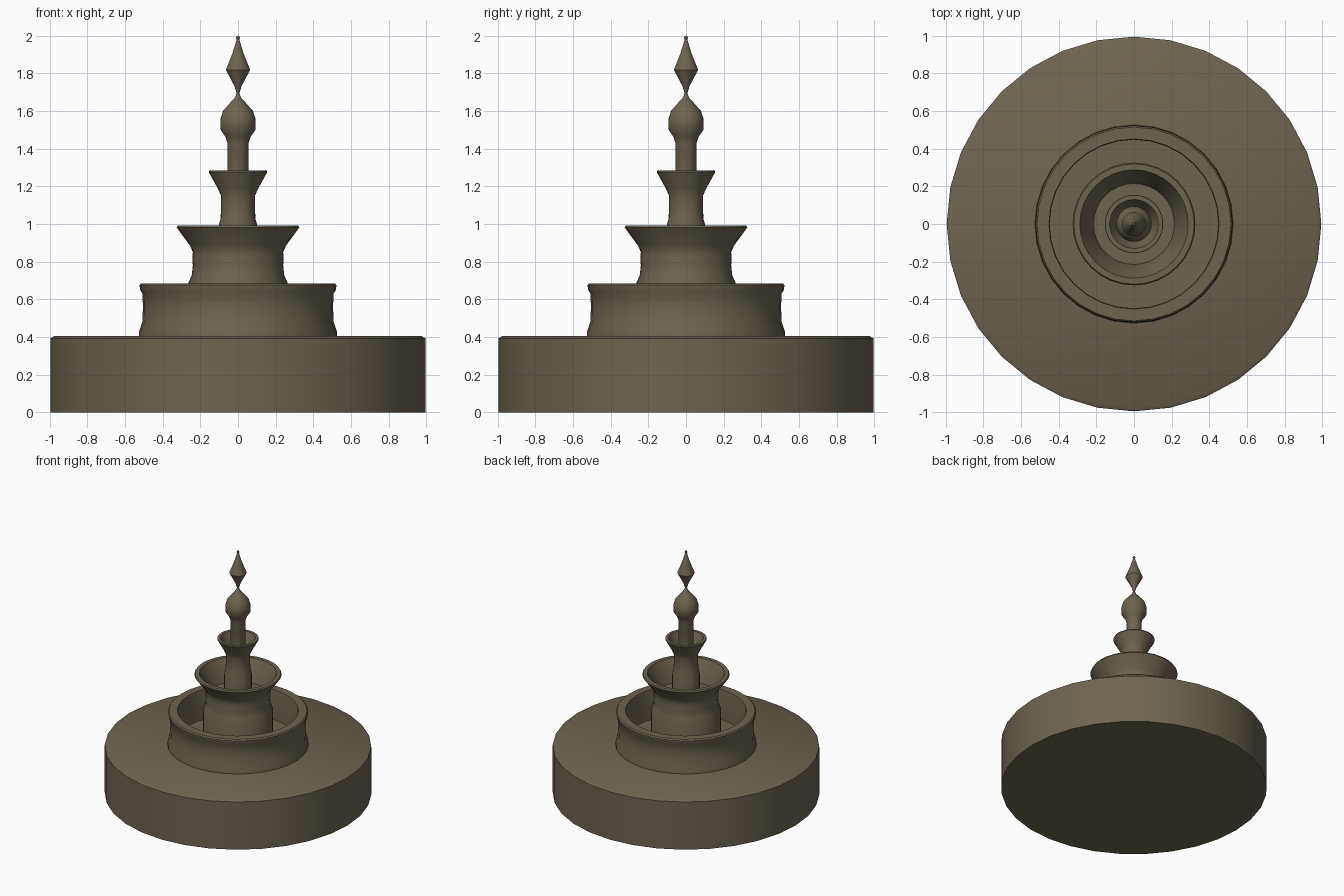
import bpy, bmesh, math

cube = bpy.data.objects.get("Cube")
if cube:
    bpy.data.objects.remove(cube, do_unlink=True)

SIDES = 32

stone = bpy.data.materials.new("weathered stone")
stone.use_nodes = True
colour = (0.155, 0.128, 0.083, 1)
stone.diffuse_color = colour
stone.node_tree.nodes["Principled BSDF"].inputs["Base Color"].default_value = colour


def lathe(name, profile):
    """Turn a (radius, height) profile around the z axis."""
    bm = bmesh.new()
    rings = []
    for r, z in profile:
        if r == 0:
            rings.append([bm.verts.new((0, 0, z))] * SIDES)
        else:
            angles = [math.tau * i / SIDES for i in range(SIDES)]
            rings.append([bm.verts.new((r * math.cos(a), r * math.sin(a), z)) for a in angles])
    for low, high in zip(rings, rings[1:]):
        for i in range(SIDES):
            j = (i + 1) % SIDES
            corners = list(dict.fromkeys((low[i], low[j], high[j], high[i])))
            bm.faces.new(corners)
    bmesh.ops.recalc_face_normals(bm, faces=bm.faces)
    mesh = bpy.data.meshes.new(name)
    bm.to_mesh(mesh)
    bm.free()
    mesh.materials.append(stone)
    obj = bpy.data.objects.new(name, mesh)
    bpy.context.collection.objects.link(obj)
    bpy.ops.object.select_all(action="DESELECT")
    obj.select_set(True)
    bpy.context.view_layer.objects.active = obj
    bpy.ops.object.shade_smooth_by_angle(angle=math.radians(35))
    return obj


# Broad round plinth with a slim bevelled edge
lathe("plinth", [(0, 0), (0.995, 0), (0.995, 0.393), (0.975, 0.405), (0, 0.405)])

# Large lower basin
lathe("lower_basin", [
    (0, 0.40), (0.527, 0.40), (0.525, 0.43), (0.508, 0.48), (0.505, 0.56),
    (0.508, 0.63), (0.52, 0.65), (0.523, 0.675), (0.515, 0.685),
    (0.452, 0.685), (0.448, 0.67), (0.448, 0.44), (0, 0.44)])

# Flared middle bowl on a round foot
lathe("middle_bowl", [
    (0, 0.43), (0.262, 0.43), (0.262, 0.69), (0.245, 0.73), (0.24, 0.78),
    (0.243, 0.82), (0.24, 0.85), (0.255, 0.885), (0.326, 0.982), (0.32, 0.992),
    (0.288, 0.992), (0.28, 0.975), (0.225, 0.86), (0.215, 0.82), (0, 0.82)])

# Small upper bowl on a column
lathe("upper_bowl", [
    (0, 0.81), (0.103, 0.81), (0.103, 0.99), (0.092, 1.03), (0.09, 1.15),
    (0.108, 1.19), (0.155, 1.275), (0.153, 1.283), (0.13, 1.283),
    (0.085, 1.19), (0, 1.19)])

# Turned spire with bulb and pointed tip
lathe("finial", [
    (0, 1.18), (0.055, 1.18), (0.055, 1.355), (0.057, 1.36), (0.056, 1.43),
    (0.068, 1.465), (0.093, 1.50), (0.094, 1.555), (0.08, 1.60), (0.045, 1.64),
    (0.018, 1.67), (0.007, 1.695), (0.02, 1.735), (0.064, 1.818), (0.062, 1.825),
    (0.03, 1.905), (0.007, 1.98), (0.01, 1.987), (0.009, 1.996), (0, 2.0)])
